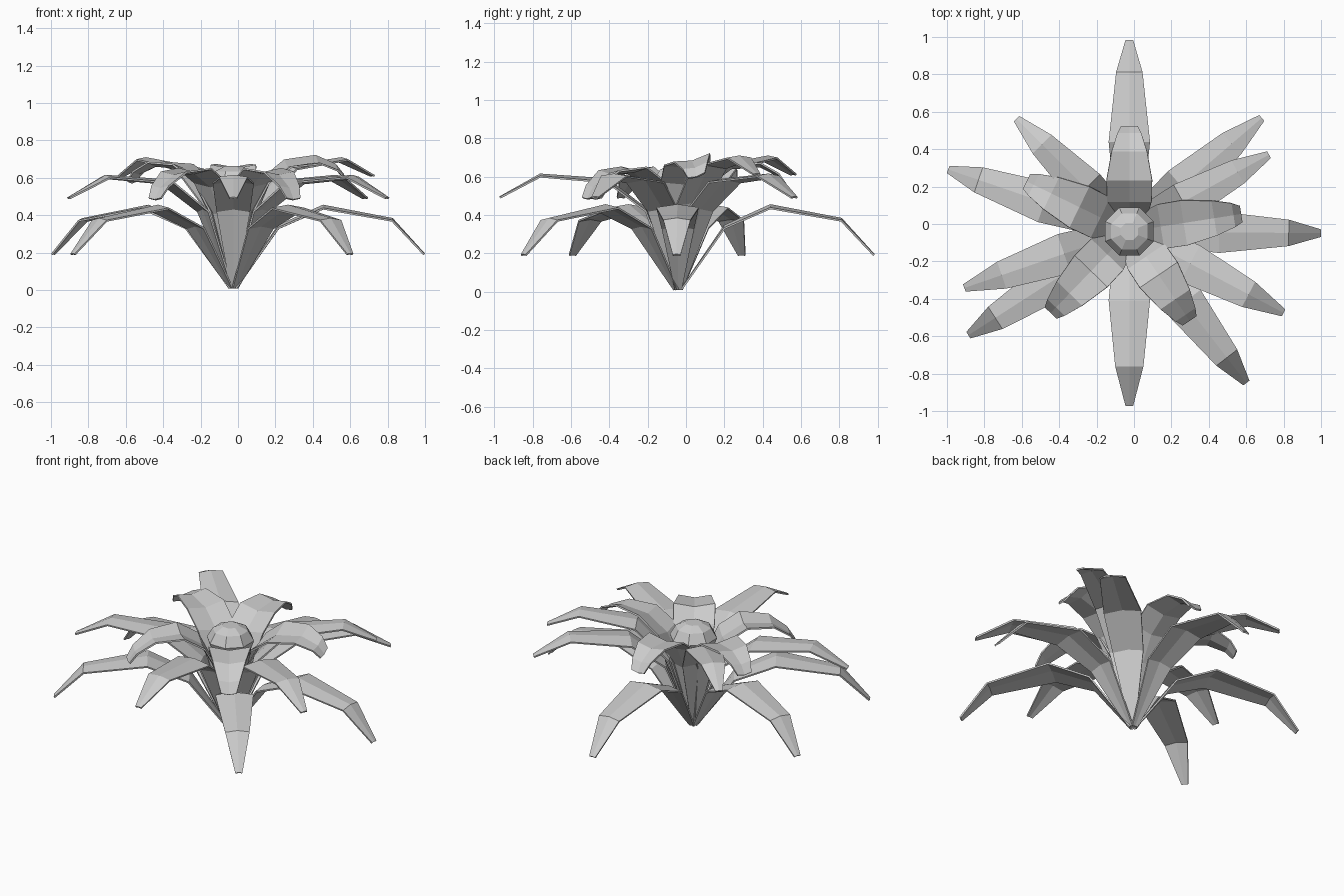
import bpy, bmesh, math

if "Cube" in bpy.data.objects:
    bpy.data.objects.remove(bpy.data.objects["Cube"])

CX, CY = -0.025, -0.04   # axis of the plant

def leaf(name, angle, profile, fold, length=1.0, lift=0.0, roll=0.0):
    """Folded strip: profile rows are (radius, height, half width)."""
    a = math.radians(angle)
    d, s = (math.cos(a), math.sin(a)), (-math.sin(a), math.cos(a))
    reach = profile[-1][0]
    bm = bmesh.new()
    rows = []
    for r, z, w in profile:
        t = r / reach
        z += lift * t * t
        row = []
        for side in (-1, 0, 1):
            h = z + (fold * w if side == 0 else side * roll * w * t)
            row.append(bm.verts.new((CX + d[0] * r * length + s[0] * side * w,
                                     CY + d[1] * r * length + s[1] * side * w, h)))
        rows.append(row)
    for p, q in zip(rows, rows[1:]):
        for i in range(2):
            bm.faces.new((p[i], q[i], q[i + 1], p[i + 1]))
    me = bpy.data.meshes.new(name)
    bm.to_mesh(me)
    bm.free()
    ob = bpy.data.objects.new(name, me)
    bpy.context.collection.objects.link(ob)
    sol = ob.modifiers.new("thickness", 'SOLIDIFY')
    sol.thickness = 0.01
    sol.offset = 0

# Long drooping bottom leaves
lower = [(0.015, 0.01, 0.018), (0.24, 0.33, 0.085), (0.48, 0.435, 0.11),
         (0.85, 0.37, 0.07), (1.02, 0.19, 0.02)]
for i, ang in enumerate((90, -0.5, -52.3, 212.8, 161.1)):
    leaf(f"lower_leaf_{i}", ang, lower, 0.15)

# Middle leaves
middle = [(0.015, 0.02, 0.018), (0.17, 0.42, 0.09), (0.37, 0.57, 0.11),
          (0.72, 0.60, 0.075), (0.93, 0.49, 0.02)]
for i, ang in enumerate((40.6, -27.8, -90, 198.9)):
    leaf(f"middle_leaf_{i}", ang, middle, 0.15)

# Two upper leaves
upper = [(0.015, 0.03, 0.018), (0.14, 0.45, 0.09), (0.33, 0.645, 0.105),
         (0.66, 0.695, 0.07), (0.85, 0.61, 0.02)]
for i, ang in enumerate((28.8, 135)):
    leaf(f"upper_leaf_{i}", ang, upper, 0.15)

# Short broad curled leaves around the bud
inner = [(0.012, 0.03, 0.018), (0.09, 0.42, 0.095), (0.17, 0.58, 0.12),
         (0.29, 0.665, 0.122), (0.45, 0.67, 0.095), (0.55, 0.615, 0.065),
         (0.59, 0.56, 0.045)]
for i, (ang, length, lift, roll) in enumerate((
        (90, 0.95, 0.0, 0.0), (9, 1.02, 0.045, 0.3), (154, 1.03, 0.02, 0.0),
        (226, 1.02, -0.07, 0.0), (-56, 0.97, -0.07, 0.0))):
    leaf(f"inner_leaf_{i}", ang, inner, -0.18, length, lift, roll)

# Faceted central bud
bm = bmesh.new()
rings = []
for r, z in ((0.06, 0.46), (0.12, 0.52), (0.14, 0.575), (0.105, 0.635), (0.05, 0.662)):
    rings.append([bm.verts.new((CX + r * math.cos((k + 0.5) * math.pi / 4),
                                CY + r * math.sin((k + 0.5) * math.pi / 4), z))
                  for k in range(8)])
for p, q in zip(rings, rings[1:]):
    for k in range(8):
        j = (k + 1) % 8
        bm.faces.new((p[k], p[j], q[j], q[k]))
bm.faces.new(rings[-1])
bm.faces.new(rings[0][::-1])
me = bpy.data.meshes.new("bud")
bm.to_mesh(me)
bm.free()
bpy.context.collection.objects.link(bpy.data.objects.new("bud", me))
